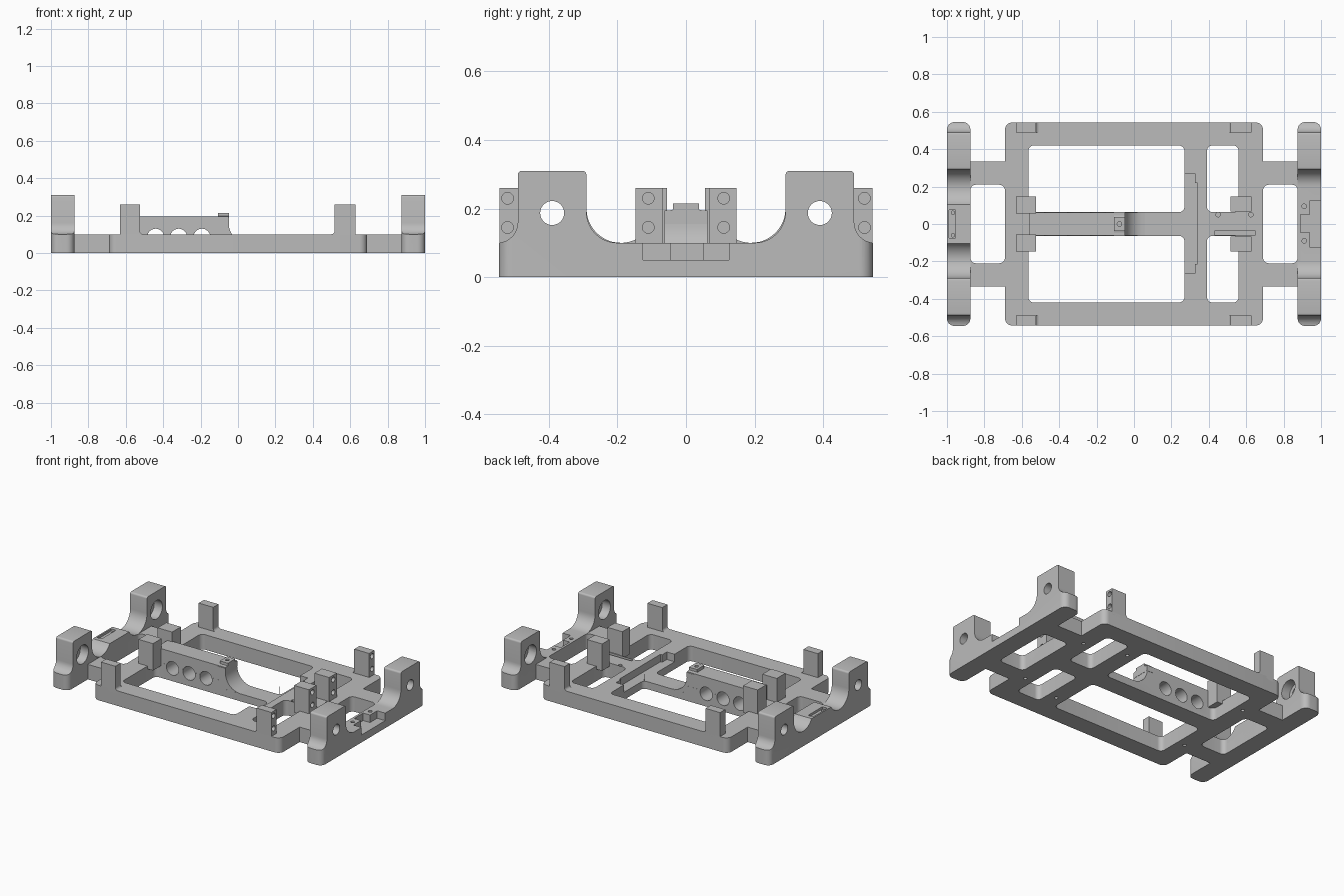
import bpy, bmesh, math
from mathutils import Vector

if "Cube" in bpy.data.objects:
    bpy.data.objects.remove(bpy.data.objects["Cube"])

grey = bpy.data.materials.new("machined_grey")
grey.diffuse_color = (0.5, 0.5, 0.5, 1)
grey.use_nodes = True
grey.node_tree.nodes["Principled BSDF"].inputs["Base Color"].default_value = grey.diffuse_color


def prism(name, pts, axis, lo, hi):
    """Extrude a 2D outline along an axis: x takes (y, z), y takes (x, z), z takes (x, y)."""
    bm = bmesh.new()
    place = {'x': lambda a, b: (lo, a, b), 'y': lambda a, b: (a, lo, b), 'z': lambda a, b: (a, b, lo)}[axis]
    face = bm.faces.new([bm.verts.new(place(a, b)) for a, b in pts])
    out = bmesh.ops.extrude_face_region(bm, geom=[face])
    step = Vector([hi - lo if axis == k else 0 for k in 'xyz'])
    bmesh.ops.translate(bm, vec=step, verts=[v for v in out['geom'] if isinstance(v, bmesh.types.BMVert)])
    bmesh.ops.recalc_face_normals(bm, faces=bm.faces)
    me = bpy.data.meshes.new(name)
    bm.to_mesh(me)
    bm.free()
    me.materials.append(grey)
    ob = bpy.data.objects.new(name, me)
    bpy.context.collection.objects.link(ob)
    return ob


def arc(cx, cy, r, a0, a1, n=8):
    return [(cx + r * math.cos(math.radians(a0 + (a1 - a0) * i / n)),
             cy + r * math.sin(math.radians(a0 + (a1 - a0) * i / n))) for i in range(n + 1)]


def rounded(x0, x1, y0, y1, r):
    return (arc(x1 - r, y1 - r, r, 0, 90) + arc(x0 + r, y1 - r, r, 90, 180) +
            arc(x0 + r, y0 + r, r, 180, 270) + arc(x1 - r, y0 + r, r, 270, 360))


def box(name, x0, x1, y0, y1, z0, z1):
    return prism(name, [(x0, y0), (x1, y0), (x1, y1), (x0, y1)], 'z', z0, z1)


def hole(axis, a, b, r, lo, hi):
    return prism("cutter", arc(a, b, r, 0, 360, 28)[:-1], axis, lo, hi)


def apply(ob, tools, op='DIFFERENCE'):
    """Run booleans and discard the tool objects."""
    for t in tools:
        m = ob.modifiers.new("bool", 'BOOLEAN')
        m.operation, m.solver, m.object = op, 'EXACT', t
    bpy.context.view_layer.update()
    ob.data = bpy.data.meshes.new_from_object(ob.evaluated_get(bpy.context.evaluated_depsgraph_get()))
    ob.modifiers.clear()
    for t in tools:
        bpy.data.objects.remove(t)


# Main frame with windows
frame = prism("main_frame", rounded(-0.69, 0.69, -0.543, 0.543, 0.04), 'z', 0, 0.1)
cuts = []
for s in (-1, 1):
    y0, y1 = sorted((s * 0.063, s * 0.42))
    cuts.append(prism("cutter", rounded(-0.565, 0.27, y0, y1, 0.03), 'z', -0.1, 0.3))
    cuts.append(prism("cutter", rounded(0.39, 0.56, y0, y1, 0.03), 'z', -0.1, 0.3))
    # small screw holes
    for x, y in ((-0.62, 0.27), (0.33, 0.33), (0.62, 0.27)):
        cuts.append(hole('z', x, s * y, 0.011, -0.1, 0.03))
# lowered middle of the spine, stepped pocket and cable slot
cuts.append(box("cutter", -0.05, 0.28, -0.07, 0.07, 0.05, 0.3))
cuts.append(prism("cutter", [(0.26, -0.265), (0.327, -0.265), (0.327, -0.215), (0.34, -0.215),
                             (0.34, 0.22), (0.327, 0.22), (0.327, 0.27), (0.26, 0.27)], 'z', 0.05, 0.3))
cuts.append(box("cutter", 0.43, 0.65, -0.06, -0.037, 0.08, 0.3))
cuts += [hole('z', x, 0.05, 0.012, 0.05, 0.3) for x in (0.45, 0.625)]
apply(frame, cuts)

# Spine rib with three lightening holes and a curved run-out
rib = prism("spine_rib", [(-0.56, 0.04), (-0.56, 0.195), (-0.05, 0.195)] +
            arc(0.06, 0.16, 0.11, 180, 270) + [(0.06, 0.04)], 'y', -0.0625, 0.0625)
for target in (rib, frame):
    apply(target, [hole('y', x, 0.085, 0.045, -0.1, 0.1) for x in (-0.44, -0.317, -0.193)])
cradle = prism("spine_cradle", [(-0.064, 0.155), (0.064, 0.155), (0.064, 0.19), (0.038, 0.197),
                                (0.038, 0.215), (-0.038, 0.215), (-0.038, 0.197), (-0.064, 0.19)],
               'x', -0.108, -0.048)
apply(cradle, [hole('z', -0.078, 0, 0.012, 0.18, 0.3)])

# Mounting posts: outer and inner, both ends, both sides
for end, x0, x1, face in (("left", -0.632, -0.525, -0.525), ("right", 0.517, 0.627, 0.627)):
    for side, s in (("front", -1), ("back", 1)):
        inner = 0.055 if end == "left" else 0.067
        for kind, a, b, hy in (("outer", 0.488, 0.543, 0.52), ("inner", inner, 0.147, 0.11)):
            y0, y1 = sorted((s * a, s * b))
            pts = [(x0, 0.08), (x1, 0.08), (x1, 0.26), (x0, 0.26)]
            if kind == "outer":   # foot fillet facing the middle
                if end == "left":
                    pts = [(x0, 0.08), (x1 + 0.018, 0.08)] + arc(x1 + 0.018, 0.118, 0.018, 270, 180, 5) + \
                          [(x1, 0.26), (x0, 0.26)]
                else:
                    pts = [(x1, 0.08), (x1, 0.26), (x0, 0.26)] + \
                          arc(x0 - 0.018, 0.118, 0.018, 0, -90, 5) + [(x0 - 0.018, 0.08)]
            post = prism(f"{kind}_post_{end}_{side}", pts, 'y', y0, y1)
            if end == "right":
                apply(post, [hole('x', s * hy, z, 0.017, face - 0.06, face + 0.1) for z in (0.145, 0.23)])

# Arms and end bars
for end, s in (("left", -1), ("right", 1)):
    x0, x1 = sorted((s * 0.68, s * 0.89))
    arms = box(f"link_arms_{end}", x0, x1, -0.335, 0.335, 0, 0.1)
    h0, h1 = sorted((s * 0.69, s * 0.875))
    apply(arms, [prism("cutter", rounded(h0, h1, -0.21, 0.21, 0.03), 'z', -0.1, 0.3)])

    # half profile from outer foot over the tower to the middle
    half = [(0.545, 0), (0.545, 0.1)] + arc(0.55, 0.16, 0.06, 265, 180)
    half += arc(0.478, 0.298, 0.012, 0, 90, 4) + arc(0.302, 0.298, 0.012, 90, 180, 4)
    if end == "left":
        half += arc(0.19, 0.2, 0.1, 0, -150, 16) + [(0.085, 0.15)]
    else:
        half += arc(0.2, 0.19, 0.09, 0, -90, 10)
    x0, x1 = sorted((s * 0.875, s))
    bar = prism(f"end_bar_{end}", half + [(-y, z) for y, z in reversed(half)], 'x', x0, x1)
    apply(bar, [prism("cutter", rounded(x0, x1, -0.545, 0.545, 0.04), 'z', -0.1, 0.5)], 'INTERSECT')
    cuts = []
    for t in (-1, 1):   # through hole and inner counterbore
        c0, c1 = sorted((s * 0.8, s * 0.935))
        cuts.append(hole('x', t * 0.39, 0.187, 0.035, x0 - 0.1, x1 + 0.1))
        cuts.append(hole('x', t * 0.39, 0.187, 0.062, c0, c1))
    if end == "right":   # T-shaped pocket
        cuts.append(prism("cutter", [(0.8, -0.045), (0.94, -0.045), (0.94, -0.125), (1.1, -0.125),
                                     (1.1, 0.125), (0.94, 0.125), (0.94, 0.05), (0.8, 0.05)], 'z', 0.05, 0.5))
        cuts += [hole('z', 0.91, y, 0.012, 0.05, 0.5) for y in (-0.09, 0.095)]
    else:                # shallow slot with screw holes
        cuts.append(box("cutter", -0.99, -0.955, -0.075, 0.075, 0.135, 0.5))
        cuts += [hole('z', -0.968, y, 0.009, 0.08, 0.5) for y in (-0.06, 0.06)]
    apply(bar, cuts)

# Smooth curved faces, keep crisp edges
bpy.ops.object.select_all(action='SELECT')
bpy.context.view_layer.objects.active = frame
bpy.ops.object.shade_smooth_by_angle(angle=math.radians(30))
